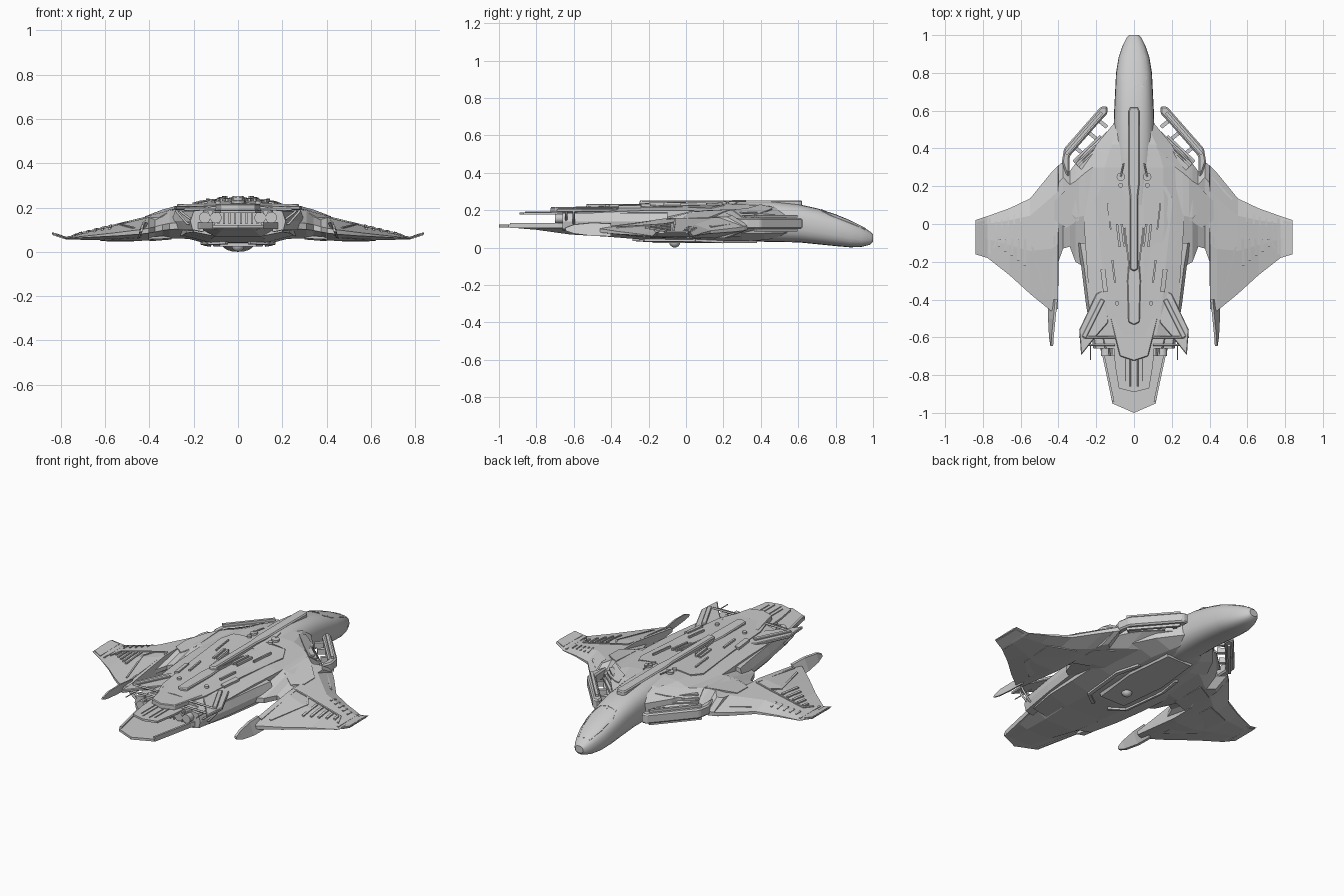
import bpy, bmesh, math
from mathutils import Vector
from mathutils.bvhtree import BVHTree

if "Cube" in bpy.data.objects:
    bpy.data.objects.remove(bpy.data.objects["Cube"])

trees = []  # surfaces that details are draped onto


def finish(name, bm, mirror=False, smooth=None, bevel=0):
    bmesh.ops.recalc_face_normals(bm, faces=bm.faces)
    me = bpy.data.meshes.new(name)
    bm.to_mesh(me)
    bm.free()
    ob = bpy.data.objects.new(name, me)
    bpy.context.collection.objects.link(ob)
    if smooth:
        bpy.ops.object.select_all(action='DESELECT')
        ob.select_set(True)
        bpy.context.view_layer.objects.active = ob
        bpy.ops.object.shade_smooth_by_angle(angle=math.radians(smooth))
    if bevel:
        b = ob.modifiers.new("bevel", 'BEVEL')
        b.width, b.segments = bevel, 1
    if mirror:
        ob.modifiers.new("mirror", 'MIRROR').use_bisect_axis[0] = False
    return ob


def loft(name, rings, solid=False, **kw):
    bm = bmesh.new()
    vs = [[bm.verts.new(p) for p in r] for r in rings]
    n = len(vs[0])
    for a, b in zip(vs, vs[1:]):
        for i in range(n):
            j = (i + 1) % n
            bm.faces.new((a[i], a[j], b[j], b[i]))
    bm.faces.new(vs[0])
    bm.faces.new(vs[-1])
    if solid:
        trees.append(BVHTree.FromBMesh(bm))
    return finish(name, bm, **kw)


def sym(half):
    """Mirror a half outline of tuples across x = 0."""
    return list(half) + [(-p[0], *p[1:]) for p in reversed(half) if p[0] > 1e-5]


def prism(name, pts, z0, z1, **kw):
    return loft(name, [[(x, y, z0) for x, y in pts], [(x, y, z1) for x, y in pts]], **kw)


def surface(x, y, below):
    d = Vector((0, 0, 1 if below else -1))
    hits = [t.ray_cast(Vector((x, y, -d.z)), d)[0] for t in trees]
    zs = [h.z for h in hits if h]
    return (min(zs) if below else max(zs)) if zs else 0.12


def drape(name, pts, h=0.005, below=False, **kw):
    """Thin panel that follows the hull skin."""
    s = -1 if below else 1
    zs = [surface(x, y, below) for x, y in pts]
    return loft(name, [[(x, y, z + s * o) for (x, y), z in zip(pts, zs)] for o in (-0.008, h)], **kw)


def strip(p, q, w):
    """Outline of a bar from p to q."""
    p, q = Vector(p), Vector(q)
    n = (q - p).orthogonal().normalized() * w / 2
    return [tuple(v) for v in (p + n, q + n, q - n, p - n)]


def tube(name, pts, r, mirror=False):
    cu = bpy.data.curves.new(name, 'CURVE')
    cu.dimensions, cu.bevel_depth, cu.bevel_resolution = '3D', r, 1
    sp = cu.splines.new('POLY')
    sp.points.add(len(pts) - 1)
    for a, b in zip(sp.points, pts):
        a.co = (*b, 1)
    ob = bpy.data.objects.new(name, cu)
    bpy.context.collection.objects.link(ob)
    if mirror:
        ob.modifiers.new("mirror", 'MIRROR')


# forward fuselage: y, half width, bottom, top
N = 24
rings = []
for y, w, b, t in [(1, .025, .03, .07), (.985, .04, .015, .085), (.94, .062, .004, .115), (.88, .082, .001, .145),
                   (.8, .095, .008, .178), (.7, .1, .018, .21), (.6, .105, .028, .232), (.45, .11, .03, .248),
                   (.3, .11, .035, .248), (.1, .1, .04, .238)]:
    ring = []
    for k in range(N):
        c, s = math.cos(k * math.tau / N), math.sin(k * math.tau / N)
        ring.append((w * math.copysign(abs(c) ** .75, c), y,
                     (b + t) / 2 + (t - b) / 2 * math.copysign(abs(s) ** .8, s)))
    rings.append(ring)
loft("forward_fuselage", rings, solid=True, smooth=35)

# faceted main hull: y, half width, bottom, shoulder low, shoulder high, top
rings = []
for y, w, b, m0, m1, t in [(.54, .1, .06, .08, .17, .21), (.42, .2, .04, .075, .18, .232), (.3, .26, .035, .075, .19, .238),
                           (0, .265, .035, .07, .198, .232), (-.22, .25, .042, .075, .198, .226),
                           (-.42, .235, .058, .085, .19, .222), (-.6, .2, .07, .09, .18, .212)]:
    rings.append([(x, y, z) for x, z in sym([(w * .5, b), (w, m0), (w, m1), (w * .6, t - .008), (w * .2, t)])])
loft("main_hull", rings, solid=True)

# wings: x, leading edge y, trailing edge y, bottom, top
rings = []
for x, le, te, b, t in [(.1, .53, -.25, .055, .21), (.26, .38, -.23, .06, .205), (.31, .32, -.2, .06, .198),
                        (.34, .28, -.12, .058, .188), (.375, .33, -.13, .055, .172), (.4, .31, -.2, .052, .164),
                        (.402, .31, -.45, .052, .162), (.44, .27, -.46, .05, .152), (.55, .135, -.37, .05, .124),
                        (.66, .083, -.27, .054, .096), (.775, .042, -.18, .056, .068), (.84, .02, -.16, .08, .088)]:
    c, h = le - te, t - b
    rings.append([(x, le, b + h * .35), (x, le, b + h * .55), (x, le - .18 * c, t), (x, le - .55 * c, t - .05 * h),
                  (x, te, b + h * .5), (x, te, b + h * .3), (x, le - .6 * c, b), (x, le - .2 * c, b)])
loft("wing", rings, solid=True, mirror=True)

# dorsal plateau and tail plates
drape("dorsal_deck", sym([(.11, .2), (.17, .2), (.205, .13), (.17, -.2), (.14, -.5), (.11, -.59), (0, -.59)]), .007)
prism("rear_deck", sym([(.125, -.5), (.075, -.7), (0, -.725)]), .185, .216, bevel=.004)
prism("upper_tail_plate", sym([(.12, -.5), (.1, -.75), (.08, -.87), (0, -.89)]), .176, .188)
loft("lower_tail_plate", [[(x, y, z) for x, y in sym([(.2, -.5), (.17, -.66), (.115, -.95), (0, -1)])] for z in (.108, .122)])
loft("tail_underside", [[(x, y, z) for x, z in sym([(w * .6, b), (w, .108), (w, .118)])]
                        for y, w, b in [(-.45, .2, .06), (-.62, .17, .07), (-.8, .13, .095), (-.94, .1, .107)]])
for x0, x1 in [((.2, -.6), (.165, -.68)), ((.165, -.68), (.11, -.94))]:
    prism("tail_plate_rim", strip(x0, x1, .012), .104, .132, mirror=True)

# engine bay: block, vanes, nozzles and frame pipes
loft("engine_block", [[(x, y, z) for x, z in sym([(w * .8, .12), (w, .15), (w * .85, .19)])]
                      for y, w in [(-.55, .21), (-.66, .17)]])
for i in range(6):
    x = .013 + i * .025
    prism("engine_vane", strip((x, -.6), (x, -.69), .008), .125, .182, mirror=True)
for x in (.1, .15):
    bm = bmesh.new()
    bmesh.ops.create_cone(bm, cap_ends=True, segments=14, radius1=.026, radius2=.019, depth=.12)
    for v in bm.verts:
        v.co = Vector((v.co.x + x, -.64 + v.co.z, v.co.y + .155))
    finish("engine_nozzle", bm, mirror=True, smooth=35)
for r, y in ((0, -.6), (.018, -.64)):
    tube("engine_frame_pipe", [(.1, y, .212 - r), (.255 - r, y, .21 - r), (.285 - r, y, .195), (.275 - r, y, .18),
                               (.23 - r, y, .128 + r), (.15, y, .12 + r)], .006, True)

# rear stabilisers with hinge fairing and sensor prongs
prism("stabiliser", [(.15, -.34), (.2, -.37), (.29, -.56), (.28, -.695), (.205, -.6), (.135, -.52)], .19, .208, mirror=True, bevel=.004)
prism("stabiliser_rib", strip((.165, -.4), (.265, -.6), .025), .2, .217, mirror=True, bevel=.003)
loft("engine_side_pod", [[(x + o, y, z) for o, z in ((-.03, .09), (.02, .1), (.03, .14), (.015, .185), (-.03, .19))]
                         for y, x in [(-.1, .27), (-.22, .25), (-.42, .225), (-.66, .185)]], mirror=True)
for x, y in ((.02, -.84), (.045, -.82), (.23, -.7)):
    tube("sensor_prong", [(x, y + .12, .19), (x, y - .02, .19)], .003, True)

# wing tail blades
loft("wing_tail_blade", [[(x0, y, z0), (x0 + .012, y, z0 - .003), (x1, y, z1), (x1 - .012, y, z1 + .003)]
                         for y, x0, z0, x1, z1 in [(-.4, .405, .13, .455, .06), (-.5, .415, .135, .455, .062),
                                                   (-.6, .425, .125, .45, .075), (-.645, .428, .108, .443, .09)]], mirror=True)

# slotted leading edge slat beside the nose
prism("leading_slat", [(.14, .585), (.14, .622), (.175, .622), (.37, .4), (.382, .33), (.345, .22), (.34, .36), (.165, .56)],
      .1, .158, mirror=True, bevel=.008)
for z in (.085, .16):
    prism("slat_rail", strip((.17, .59), (.36, .37), .016), z, z + .014, mirror=True)
for t in (.04, .35, .75):
    x, y = .135 + .19 * t, .52 - .19 * t
    prism("slat_strut", strip((x, y), (x + .05, y + .04), .02), .115, .145, mirror=True)

# side intake louvres
for i in range(5):
    z, o = .11 + i * .018, i * .008
    prism("intake_louvre", strip((.17 - o, .46 - o), (.315 - o, .325 - o), .03), z, z + .008, mirror=True)
drape("intake_cover", [(.12, .46), (.17, .43), (.3, .31), (.29, .25), (.2, .33), (.12, .4)], .006, mirror=True)

# spine, canopy and dorsal fittings
prism("spine", sym([(.02, .62), (.03, .6), (.03, .22), (.022, .15), (.022, -.24), (0, -.25)]), .2, .2525, bevel=.006)
prism("rear_spine", sym([(.03, -.22), (.036, -.3), (.03, -.52), (0, -.535)]), .2, .234, bevel=.005)
canopy = [(.035, .955), (.058, .88), (.066, .78), (.05, .73)]
for a, b in zip(canopy, canopy[1:] + [(.002, .725)]):
    drape("canopy_frame", strip(a, b, .008), .003, mirror=True)
drape("canopy_centre_bar", strip((0, .96), (0, .73), .008), .003)
for x, y, r in ((.07, .25, .022), (.07, .205, .013), (.09, -.42, .012)):
    drape("dorsal_turret", [(x + r * math.cos(k * math.tau / 12), y + r * math.sin(k * math.tau / 12)) for k in range(12)],
          .012, mirror=True)
tube("turret_barrel", [(.07, .25, .25), (.055, .32, .25)], .004, True)
for x, y, l, w in ((.065, -.06, .12, .012), (.09, -.06, .12, .012), (.165, -.3, .12, .025), (.05, -.12, .2, .008),
                   (.14, .04, .14, .008), (.115, -.25, .12, .01)):
    drape("deck_vent", strip((x, y + l / 2), (x - .12 * l, y - l / 2), w), .013, mirror=True)

# raised wing panels, flap outline, louvres and tip plates
drape("wing_root_panel", [(.29, .24), (.34, .2), (.42, .12), (.42, .02), (.36, -.02), (.29, .02)], .004, mirror=True)
for p, q in (((.42, -.06), (.5, -.06)), ((.5, -.06), (.72, -.07)), ((.72, -.07), (.745, -.13)), ((.42, -.06), (.43, -.4)),
             ((.5, -.06), (.54, -.12)), ((.54, -.12), (.47, -.37)), ((.765, .03), (.765, -.16)), ((.36, .3), (.52, .13))):
    drape("wing_seam_bar", strip(p, q, .01), .005, mirror=True)
for i in range(5):
    x = .575 + i * .034
    drape("wing_louvre", strip((x, -.08), (x + .004, -.22 + i * .025), .012), .008, mirror=True)
    drape("wing_slit", strip((.6 + i * .033, .06 - i * .011), (.6 + i * .033, .01 - i * .009), .008), .005, mirror=True)
drape("wing_tip_plate", [(.79, .02), (.835, .01), (.835, -.15), (.79, -.16)], .004, mirror=True)

# belly keel, hatch frame, turret and panels
loft("belly_keel", [[(x, y, z) for x, y in sym([(w, .38), (w + .03, .1), (w, -.18)])] for w, z in ((.1, .06), (.08, .024))])
for p, q in (((.13, .2), (.16, .05)), ((.16, .05), (.13, -.22)), ((.13, -.22), (.05, -.28))):
    drape("belly_hatch_frame", strip(p, q, .018), .012, True, mirror=True)
bm = bmesh.new()
bmesh.ops.create_uvsphere(bm, u_segments=14, v_segments=8, radius=.03)
for v in bm.verts:
    v.co += Vector((0, -.06, .03))
finish("belly_turret", bm, smooth=35)
for pts in ([(.3, .2), (.4, .15), (.4, -.05), (.3, -.02)], [(.47, .08), (.62, .02), (.6, -.2), (.47, -.32)]):
    drape("lower_wing_panel", pts, .004, True, mirror=True)
